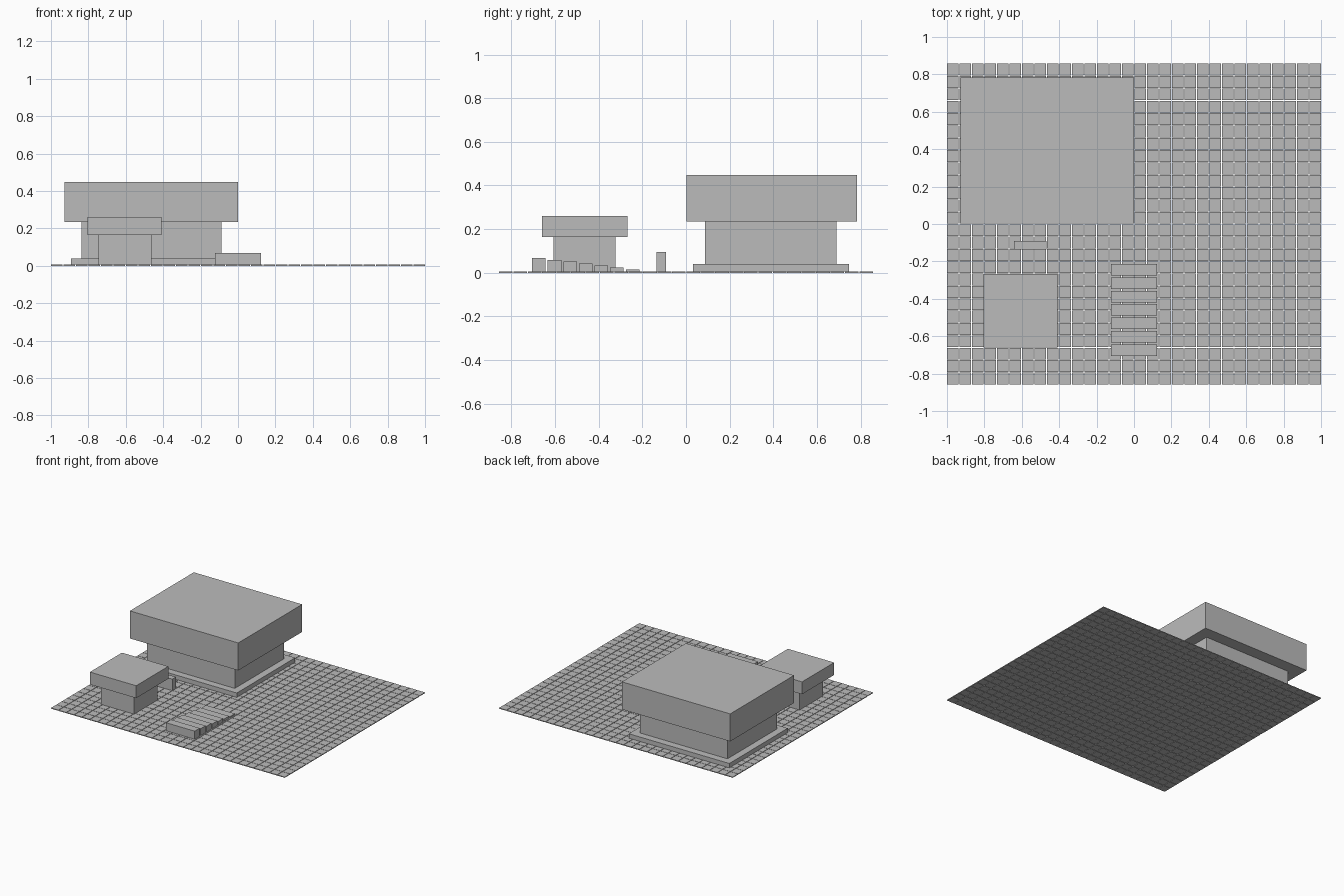
import bpy

cube = bpy.data.objects.get("Cube")
if cube:
    bpy.data.objects.remove(cube, do_unlink=True)

# Single plain material
grey = bpy.data.materials.new("plain grey")
grey.use_nodes = True
colour = (0.5, 0.5, 0.5, 1)
grey.diffuse_color = colour
grey.node_tree.nodes["Principled BSDF"].inputs["Base Color"].default_value = colour


def box(name, x, y, z):
    """Add a box spanning the given (low, high) ranges."""
    spans = (x, y, z)
    bpy.ops.mesh.primitive_cube_add(size=1, location=[(a + b) / 2 for a, b in spans])
    obj = bpy.context.object
    obj.name = obj.data.name = name
    size = [b - a for a, b in spans]
    for v in obj.data.vertices:
        v.co = [c * s for c, s in zip(v.co, size)]
    obj.data.materials.append(grey)
    return obj


# Paved ground: one thin tile repeated in both directions with narrow joints
FLOOR = 0.006
HALF_X, HALF_Y = 1.0, 0.857
COLUMNS, ROWS = 30, 26
TILE = 0.063
paving = box("paving_tiles", (-HALF_X, TILE - HALF_X), (-HALF_Y, TILE - HALF_Y), (0, FLOOR))
for axis, (count, half) in enumerate(((COLUMNS, HALF_X), (ROWS, HALF_Y))):
    array = paving.modifiers.new("repeat", 'ARRAY')
    array.count = count
    array.use_relative_offset = False
    array.use_constant_offset = True
    step = [0, 0, 0]
    step[axis] = (2 * half - TILE) / (count - 1)
    array.constant_offset_displace = step

# Large building: plinth, recessed walls, overhanging roof block
box("large_building_plinth", (-0.893, -0.033), (0.032, 0.746), (FLOOR, 0.04))
box("large_building_walls", (-0.838, -0.088), (0.087, 0.69), (0.04, 0.234))
box("large_building_roof", (-0.927, 0), (0.003, 0.784), (0.234, 0.447))

# Small building: walls and overhanging roof block
box("small_building_walls", (-0.746, -0.463), (-0.608, -0.322), (FLOOR, 0.164))
box("small_building_roof", (-0.805, -0.409), (-0.66, -0.268), (0.164, 0.26))

# Low wall between the buildings
box("low_wall", (-0.642, -0.467), (-0.136, -0.091), (FLOOR, 0.095))

# Row of slabs rising towards the front
for i in range(7):
    y = -0.276 - 0.0715 * i
    box(f"step_{i + 1}", (-0.123, 0.123), (y, y + 0.062), (FLOOR, 0.016 + 0.0087 * i))
